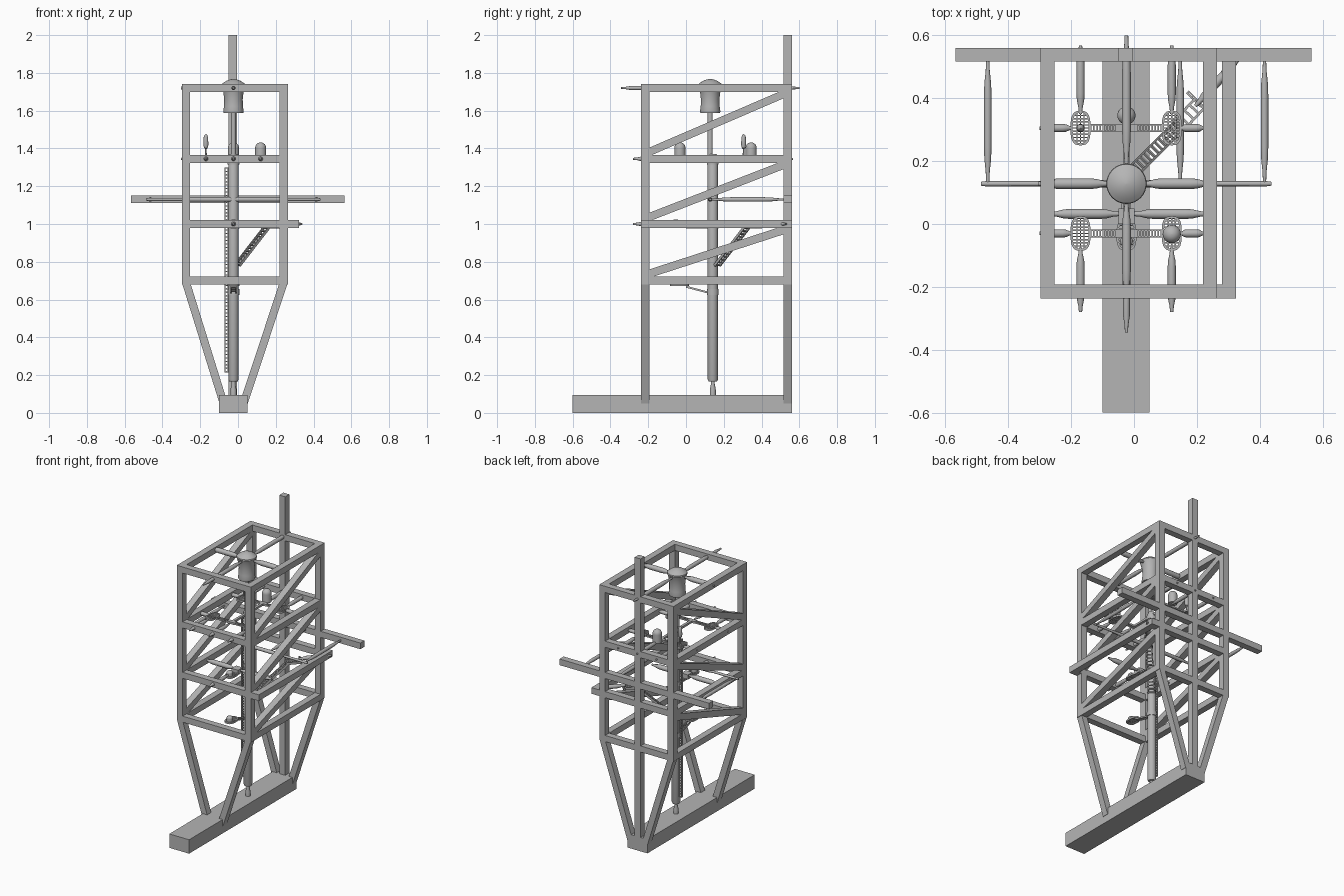
import bpy
import bmesh
import math
from mathutils import Vector, Matrix

if "Cube" in bpy.data.objects:
    bpy.data.objects.remove(bpy.data.objects["Cube"], do_unlink=True)

GREY = (0.46, 0.46, 0.46, 1)
mat = bpy.data.materials.new("plain grey")
mat.use_nodes = True
mat.diffuse_color = GREY
mat.node_tree.nodes["Principled BSDF"].inputs["Base Color"].default_value = GREY


def finish(name, bm, smooth=False):
    bmesh.ops.recalc_face_normals(bm, faces=bm.faces)
    me = bpy.data.meshes.new(name)
    bm.to_mesh(me)
    bm.free()
    me.materials.append(mat)
    ob = bpy.data.objects.new(name, me)
    bpy.context.collection.objects.link(ob)
    if smooth:
        bpy.ops.object.select_all(action='DESELECT')
        ob.select_set(True)
        bpy.context.view_layer.objects.active = ob
        bpy.ops.object.shade_smooth_by_angle(angle=math.radians(35))
    return ob


def add_box(bm, lo, hi):
    lo, hi = Vector(lo), Vector(hi)
    bmesh.ops.create_cube(bm, size=1, matrix=Matrix.Translation((lo + hi) / 2) @ Matrix.Diagonal((*(hi - lo), 1)))


def box(name, lo, hi):
    bm = bmesh.new()
    add_box(bm, lo, hi)
    return finish(name, bm)


def extrude_profile(name, pts, offset):
    """Flat polygon pushed along offset."""
    bm = bmesh.new()
    f = bm.faces.new([bm.verts.new(p) for p in pts])
    ext = bmesh.ops.extrude_face_region(bm, geom=[f])
    bmesh.ops.translate(bm, vec=offset, verts=[v for v in ext["geom"] if isinstance(v, bmesh.types.BMVert)])
    return finish(name, bm)


def lathe(name, a, b, profile, sides=20):
    """Revolve (fraction along a-b, radius) pairs around the axis a-b."""
    a, b = Vector(a), Vector(b)
    rot = (b - a).to_track_quat('Z', 'Y')
    bm = bmesh.new()
    rings = []
    for t, r in profile:
        c = a.lerp(b, t)
        rings.append([bm.verts.new(c + rot @ Vector((r * math.cos(k * math.tau / sides), r * math.sin(k * math.tau / sides), 0)))
                      for k in range(sides)])
    for p, q in zip(rings, rings[1:]):
        for k in range(sides):
            n = (k + 1) % sides
            bm.faces.new((p[k], p[n], q[n], q[k]))
    bm.faces.new(rings[0])
    bm.faces.new(rings[-1])
    return finish(name, bm, True)


def spindle(name, a, b, r=0.013):
    """Turned pin, slim at both ends and swollen between."""
    return lathe(name, a, b, [(0, r * .4), (.1, r * .55), (.2, r * .9), (.3, r), (.7, r), (.8, r * .9), (.9, r * .55), (1, r * .4)], 12)


def dome_profile(r, foot):
    """Upright sides with a rounded cap."""
    return [(0, r), (foot, r)] + [(foot + (1 - foot) * math.sin(t), r * math.cos(t) + .0005)
                                  for t in [k * math.pi / 12 for k in range(1, 7)]]


def ladder(name, a, b, width, rungs, bar=0.006):
    """Two rails with rungs, lying as flat as the slope allows."""
    a, b = Vector(a), Vector(b)
    d = b - a
    length = d.length
    x = d.normalized()
    y = Vector((0, 0, 1)).cross(x).normalized() if abs(x.z) < .99 else Vector((1, 0, 0))
    m = Matrix((x, y, x.cross(y))).transposed().to_4x4()
    m.translation = a
    bm = bmesh.new()
    for s in (-1, 1):
        c = s * (width - bar) / 2
        add_box(bm, (0, c - bar / 2, -bar), (length, c + bar / 2, bar))
    for k in range(rungs):
        c = bar / 2 + (length - bar) * k / (rungs - 1)
        add_box(bm, (c - bar / 2, -width / 2, -bar / 2), (c + bar / 2, width / 2, bar / 2))
    bm.transform(m)
    return finish(name, bm)


def grating(name, x, y, z, rx=0.032, ry=0.055, h=0.012):
    """Oval walkway: rim with crossed bars."""
    bm = bmesh.new()
    n, e = 28, 4
    rows = []
    for k in (1, .78):
        for zz in (z - h / 2, z + h / 2):
            ring = []
            for i in range(n):
                c, s = math.cos(i * math.tau / n), math.sin(i * math.tau / n)
                px = math.copysign(abs(c) ** (2 / e * 1.4), c) * (rx - (1 - k) * rx)
                py = math.copysign(abs(s) ** (2 / e * 1.4), s) * (ry - (1 - k) * rx)
                ring.append(bm.verts.new((x + px, y + py, zz)))
            rows.append(ring)
    for p, q in ((0, 1), (1, 3), (3, 2), (2, 0)):
        for i in range(n):
            j = (i + 1) % n
            bm.faces.new((rows[p][i], rows[p][j], rows[q][j], rows[q][i]))
    for i in range(-4, 5):
        w = rx * math.sqrt(1 - (i / 5.5) ** 2) * .9
        add_box(bm, (x - w, y + i * .01 - .002, z - .003), (x + w, y + i * .01 + .002, z + .003))
    for i in (-1, 0, 1):
        add_box(bm, (x + i * .011 - .002, y - ry * .88, z - .003), (x + i * .011 + .002, y + ry * .88, z + .003))
    return finish(name, bm)


# Frame limits
L, R, F, B, T = -0.297, 0.264, -0.237, 0.56, 0.044
CX, CY = -0.024, 0.128
LEVELS = (0.70, 1.0, 1.345, 1.72)

# Base, mast and crossbar
box("base_beam", (-0.10, -0.60, 0), (0.05, B, 0.095))
box("rear_mast", (-0.049, B - T, 0.09), (-0.004, B, 2.0))
box("rear_crossbar", (-0.567, B - T, 1.11), (0.565, B, 1.152))

# Corner posts and splayed legs
for px, foot, side in ((L, -0.098, "right"), (R - T, 0.008, "left")):
    for py, end in ((F, "front"), (B - T, "rear")):
        box(f"{end}_{side}_post", (px, py, 0.68), (px + T, py + T, 1.74))
        extrude_profile(f"{end}_{side}_leg", [(px, py, 0.69), (px + T, py, 0.69), (foot + T, py, 0.05), (foot, py, 0.05)], (0, T, 0))

# Rails at each level; one side rail sits outboard
for i, z in enumerate(LEVELS):
    lo, hi = z - 0.021, z + 0.021
    right = 0.324 if z == 1.0 else R
    for py, end in ((F, "front"), (B - T, "rear")):
        box(f"{end}_rail_{i}", (L, py, lo), (right, py + T, hi))
    box(f"right_rail_{i}", (L, F, lo), (L + T, B, hi))
    box(f"left_rail_{i}", (right - T, F, lo), (right, B, hi))

# Diagonal braces on both sides
for i, (z0, z1) in enumerate(zip(LEVELS, LEVELS[1:])):
    for px, side in ((L, "right"), (R - T, "left")):
        y0, y1 = F + T, B - T
        extrude_profile(f"{side}_brace_{i}", [(px, y0, z0 + .015), (px, y0, z0 + .06), (px, y1, z1 - .01), (px, y1, z1 - .055)], (T, 0, 0))

# Central column with foot spindle, collars and toothed strip
SY = 0.142
lathe("column", (CX, SY, 0.165), (CX, SY, 1.37), [(0, .022), (.01, .027), (.985, .027), (1, .02)], 24)
lathe("column_foot", (CX, SY, 0.09), (CX, SY, 0.17), [(0, .016), (.4, .016), (.8, .01), (1, .01)], 16)
for z in (0.64, 0.99, 1.33):
    lathe("column_collar", (CX, SY, z - .015), (CX, SY, z + .015), [(0, .031), (1, .031)], 24)
ladder("column_rack", (-0.06, SY, 0.215), (-0.06, SY, 1.30), 0.022, 60)
lathe("upper_rod", (CX, CY, 1.36), (CX, CY, 1.60), [(0, .013), (1, .013)], 16)

# Flared head with domed top
lathe("head", (CX, CY, 1.587), (CX, CY, 1.768),
      [(0, .052), (.06, .054), (.2, .05), (.4, .049), (.6, .053), (.75, .06), (.81, .064), (.85, .062),
       (.9, .05), (.95, .035), (.985, .018), (1, .002)], 32)

# Four pins holding the head
zt = LEVELS[3]
spindle("head_pin_front", (CX, CY - .05, zt), (CX, -0.24, zt), .014)
spindle("head_pin_rear", (CX, CY + .05, zt), (CX, 0.60, zt), .014)
lathe("head_pin_tip", (CX, -0.235, zt), (CX, -0.345, zt), [(0, .011), (.5, .011), (.8, .006), (1, .005)], 12)
spindle("head_pin_right", (CX - .05, CY, zt), (L - .006, CY, zt), .017)
spindle("head_pin_left", (CX + .05, CY, zt), (R - .02, CY, zt), .017)

# Upper platforms, links and pins
zp = LEVELS[2]
for y, end, outer in ((0.305, "rear", B + .007), (-0.03, "front", -0.28)):
    s = 1 if y > 0.1 else -1
    for x, side, edge in ((-0.17, "right", L - .004), (0.12, "left", R - .04)):
        d = -1 if x < CX else 1
        grating(f"{end}_{side}_platform", x, y, zp)
        spindle(f"{end}_{side}_long_pin", (x, y + s * .045, zp), (x, outer, zp))
        spindle(f"{end}_{side}_cross_pin", (x + d * .025, y, zp), (edge, y, zp))
        ladder(f"{end}_{side}_link", (x - d * .03, y, zp), (CX + d * .03, y, zp), 0.026, 9, .005)
    box(f"{end}_hub", (CX - .03, y - .013, zp - .007), (CX + .03, y + .013, zp + .007))
    spindle(f"{end}_centre_pin", (CX, y + s * .03, zp), (CX, outer, zp))
    box(f"{end}_hub_arm", (CX - .009, min(y, SY), zp - .007), (CX + .009, max(y, SY), zp + .007))

# Small domes and the bulb on a stalk
lathe("front_dome", (0.12, -0.032, zp), (0.12, -0.032, 1.432), dome_profile(.029, .65))
lathe("rear_dome", (CX, 0.345, zp), (CX, 0.345, 1.432), dome_profile(.029, .65))
lathe("bulb", (-0.17, 0.305, zp), (-0.17, 0.305, 1.477),
      [(0, .007), (.12, .005), (.4, .004), (.43, .009), (.55, .013), (.85, .012), (.95, .008), (1, .001)], 16)

# Middle and lower platforms
zm, zl = LEVELS[1], LEVELS[0]
for z, name in ((zm, "middle"), (zl - .01, "lower")):
    grating(f"{name}_platform", CX, -0.035, z - .012, .032, .05)
    lathe(f"{name}_cap", (CX, -0.055, z - .01), (CX, -0.055, z + .025), dome_profile(.02, .6))
spindle("middle_front_pin", (CX, -0.07, zm), (CX, -0.28, zm))
ladder("middle_link", (CX, 0.0, 0.98), (CX, 0.12, 0.98), .03, 10, .005)
ladder("lower_link", (CX, 0.0, 0.668), (CX, 0.125, 0.635), .03, 10, .005)
spindle("middle_right_pin", (CX - .02, 0.032, zm), (L + .03, 0.032, zm), .016)
spindle("middle_left_pin", (CX + .02, 0.032, zm), (R - .03, 0.032, zm), .016)
box("middle_hub", (CX - .025, 0.0, zm - .02), (CX + .025, 0.05, zm + .012))

# Rising ladder to the outboard corner
ladder("rising_ladder", (-0.005, 0.165, 0.78), (0.15, 0.32, 0.98), .045, 14, .007)
ladder("corner_landing", (0.14, 0.31, 0.985), (0.21, 0.385, 0.985), .05, 5, .008)
ladder("landing_fork", (0.17, 0.42, 0.99), (0.215, 0.375, 0.99), .012, 4, .005)
spindle("corner_pin", (0.195, 0.375, zm), (0.337, 0.53, zm), .014)

# Suspended cross rod carried from the rear crossbar
zr = 1.13
lathe("cross_rod", (-0.487, CY, zr), (0.437, CY, zr), [(0, .006), (.015, .008), (.2, .008), (.25, .012), (.75, .012), (.8, .008), (.985, .008), (1, .006)], 12)
for x in (-0.465, 0.147, 0.415):
    spindle("cross_rod_hanger", (x, CY, zr), (x, B - T + .01, zr), .012)
